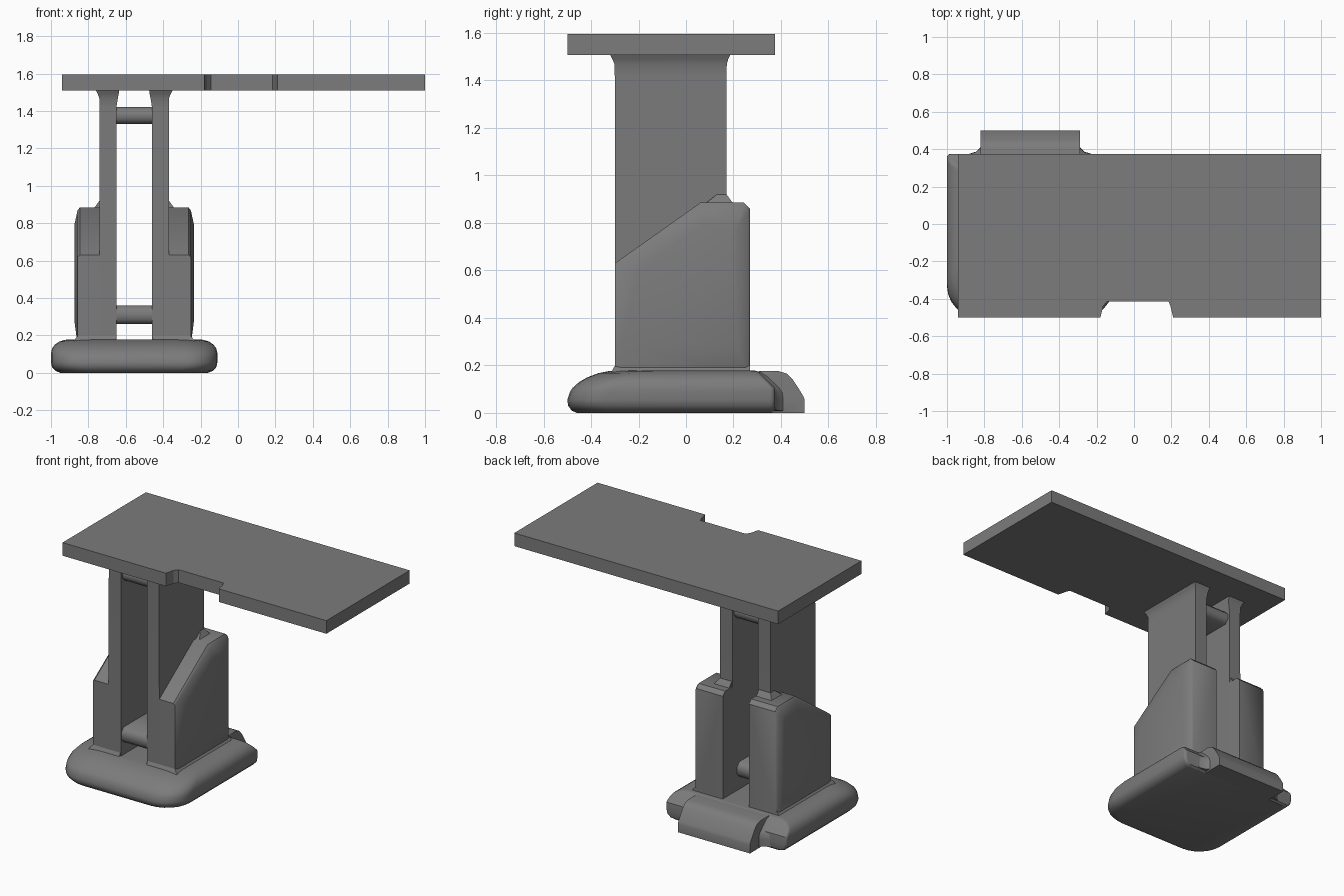
import bpy, bmesh
from math import sin, cos, pi, radians

if "Cube" in bpy.data.objects:
    bpy.data.objects.remove(bpy.data.objects["Cube"])

CX = -0.555  # centre line of the stand

dark = bpy.data.materials.new("dark_grey")
dark.diffuse_color = (0.2, 0.2, 0.2, 1)
dark.use_nodes = True
dark.node_tree.nodes["Principled BSDF"].inputs["Base Color"].default_value = dark.diffuse_color


def finish(name, bm, angle=35):
    bmesh.ops.recalc_face_normals(bm, faces=bm.faces)
    me = bpy.data.meshes.new(name)
    bm.to_mesh(me)
    bm.free()
    me.materials.append(dark)
    ob = bpy.data.objects.new(name, me)
    bpy.context.collection.objects.link(ob)
    bpy.ops.object.select_all(action='DESELECT')
    ob.select_set(True)
    bpy.context.view_layer.objects.active = ob
    bpy.ops.object.shade_smooth_by_angle(angle=radians(angle))
    return ob


def loft(rings):
    """Skin closed rings of equal length and cap both ends."""
    bm = bmesh.new()
    vs = [[bm.verts.new(p) for p in r] for r in rings]
    n = len(rings[0])
    for a, b in zip(vs, vs[1:]):
        for i in range(n):
            j = (i + 1) % n
            bm.faces.new((a[i], a[j], b[j], b[i]))
    bm.faces.new(vs[0])
    bm.faces.new(vs[-1])
    return bm


def rect(x0, x1, y0, y1, z):
    return [(x0, y0, z), (x1, y0, z), (x1, y1, z), (x0, y1, z)]


def base_ring(z, side, front, back):
    """Plan outline: wide front corners, tight back corners."""
    x0, x1, y0, y1 = -1 + side, -0.11 - side, -0.5 + front, 0.375 - back
    pts = []
    for cx, cy, r, a0 in ((x0, y0, .17, pi), (x1, y0, .17, 1.5 * pi),
                          (x1, y1, .02, 0), (x0, y1, .02, .5 * pi)):
        sx, sy = (1 if cx == x0 else -1), (1 if cy == y0 else -1)
        for k in range(7):
            a = a0 + k * pi / 12
            pts.append((cx + sx * r + r * cos(a), cy + sy * r + r * sin(a), z))
    return pts


# Table top with a notch in the front edge
plan = [(-.94, -.5), (-.18, -.5), (-.165, -.44), (-.145, -.415), (.185, -.415),
        (.195, -.44), (.21, -.5), (1, -.5), (1, .375), (-.94, .375)]
finish("table_top", loft([[(x, y, z) for x, y in plan] for z in (1.508, 1.595)]), 20)

# Rounded base
levels = [(0, .05, .04, .015), (.01, .025, .018, .004), (.03, .006, .004, 0),
          (.055, 0, 0, 0), (.09, 0, .012, 0), (.105, 0, .022, .002),
          (.13, .006, .05, .026), (.15, .02, .085, .046),
          (.167, .045, .13, .063), (.176, .075, .175, .075), (.178, .09, .2, .085)]
finish("base", loft([base_ring(*l) for l in levels]))

# Rear foot: its profile blends into the sloped back edge of the base
slope = [(.26, .01), (.26, .17), (.285, .17), (.31, .149), (.33, .13), (.36, .106),
         (.372, .09), (.374, .055), (.374, .012)]
foot = [(.26, 0), (.26, .175), (.39, .176), (.425, .165), (.448, .142), (.476, .1),
        (.494, .07), (.5, .055), (.5, 0)]
half = [(.33, 0), (.29, .1), (.267, .28), (.265, 1)]
stations = [(-w, k) for w, k in half] + [(w, k) for w, k in reversed(half)]
finish("rear_foot", loft([[(CX + w, a + (c - a) * k, b + (d - b) * k)
                           for (a, b), (c, d) in zip(slope, foot)] for w, k in stations]))

# Housing side outlines: full edge, eased edge, raised panel
edge = [(-.3, .15), (-.3, .63), (.06, .885), (.245, .885), (.27, .86), (.27, .15)]
eased = [(-.299, .15), (-.299, .62), (.062, .868), (.24, .868), (.262, .845), (.262, .15)]
panel = [(-.2, .28), (-.2, .6), (.07, .79), (.2, .79), (.215, .775), (.215, .28)]

for side, s in (("left", -1), ("right", 1)):
    # Tall post, flared under the table top
    post = [(.16, .095, .187, -.3, .17), (1.42, .095, .185, -.3, .17),
            (1.47, .087, .187, -.302, .172), (1.49, .083, .195, -.31, .178),
            (1.51, .08, .205, -.32, .188)]
    finish(side + "_post", loft([rect(CX + s * a, CX + s * b, y0, y1, z)
                                 for z, a, b, y0, y1 in post]))

    # Stepped housing with a softly raised outer panel
    sections = ((.0955, edge), (.29, edge), (.303, eased), (.32, panel))
    finish(side + "_housing", loft([[(CX + s * d, y, z) for y, z in sec]
                                    for d, sec in sections]), 40)

    # Sloped collar between housing and post
    finish(side + "_collar", loft([rect(CX + s * .1, CX + s * .215, .08, .2, .88),
                                   rect(CX + s * .1, CX + s * .186, .13, .171, .92)]), 20)

    # Skirt where the housing meets the base
    finish(side + "_skirt", loft([rect(CX + s * .1, CX + s * .325, -.315, .271, .17),
                                  rect(CX + s * .1, CX + s * .3, -.299, .269, .2)]))

# Cross bars with eased edges between the posts
for name, z0, z1, y0, y1 in (("upper_bar", 1.33, 1.42, -.285, .155),
                             ("lower_bar", .26, .36, -.295, .12)):
    c = .025
    sec = [(y0 + c, z0), (y1 - c, z0), (y1, z0 + c), (y1, z1 - c),
           (y1 - c, z1), (y0 + c, z1), (y0, z1 - c), (y0, z0 + c)]
    finish(name, loft([[(CX + d, y, z) for y, z in sec] for d in (-.1, .1)]), 50)
